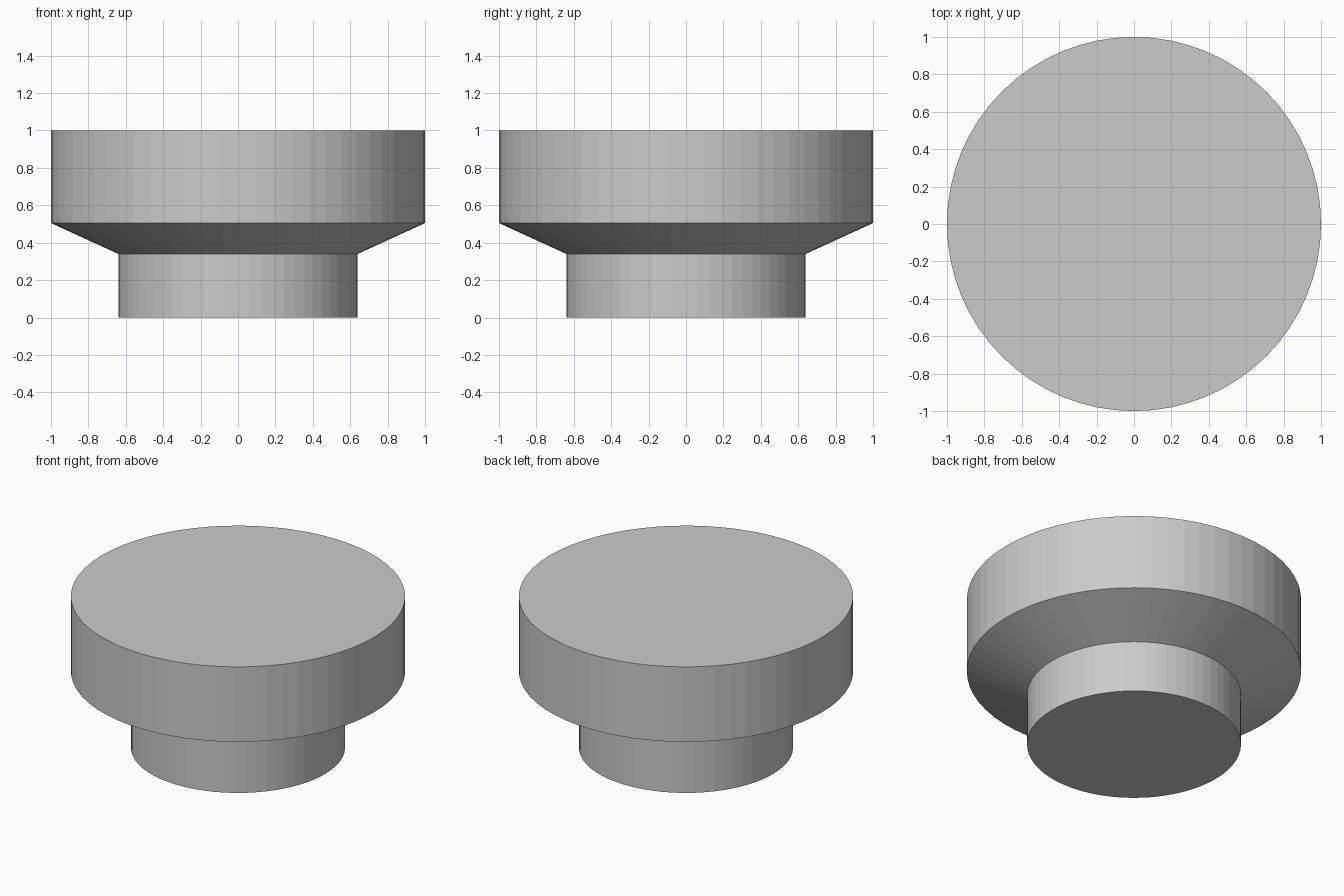
import bpy
import bmesh
import math

if "Cube" in bpy.data.objects:
    bpy.data.objects.remove(bpy.data.objects["Cube"])

SIDES = 64

# Single plain grey
grey = bpy.data.materials.new("grey")
grey.diffuse_color = (0.6, 0.6, 0.6, 1.0)
grey.use_nodes = True
grey.node_tree.nodes["Principled BSDF"].inputs["Base Color"].default_value = grey.diffuse_color

# Outer profile (radius, height): narrow stem, flared shoulder, wide head
profile = [(0.64, 0.0), (0.64, 0.34), (1.0, 0.505), (1.0, 1.0)]

bm = bmesh.new()
rings = [
    [bm.verts.new((r * math.cos(2 * math.pi * i / SIDES),
                   r * math.sin(2 * math.pi * i / SIDES), z))
     for i in range(SIDES)]
    for r, z in profile
]

# Walls between neighbouring rings
for low, high in zip(rings, rings[1:]):
    for i in range(SIDES):
        j = (i + 1) % SIDES
        bm.faces.new((low[i], low[j], high[j], high[i]))

# Flat bottom and top caps
bm.faces.new(rings[0][::-1])
bm.faces.new(rings[-1])

mesh = bpy.data.meshes.new("stepped_knob")
bm.to_mesh(mesh)
bm.free()
mesh.materials.append(grey)
knob = bpy.data.objects.new("stepped_knob", mesh)
bpy.context.collection.objects.link(knob)
